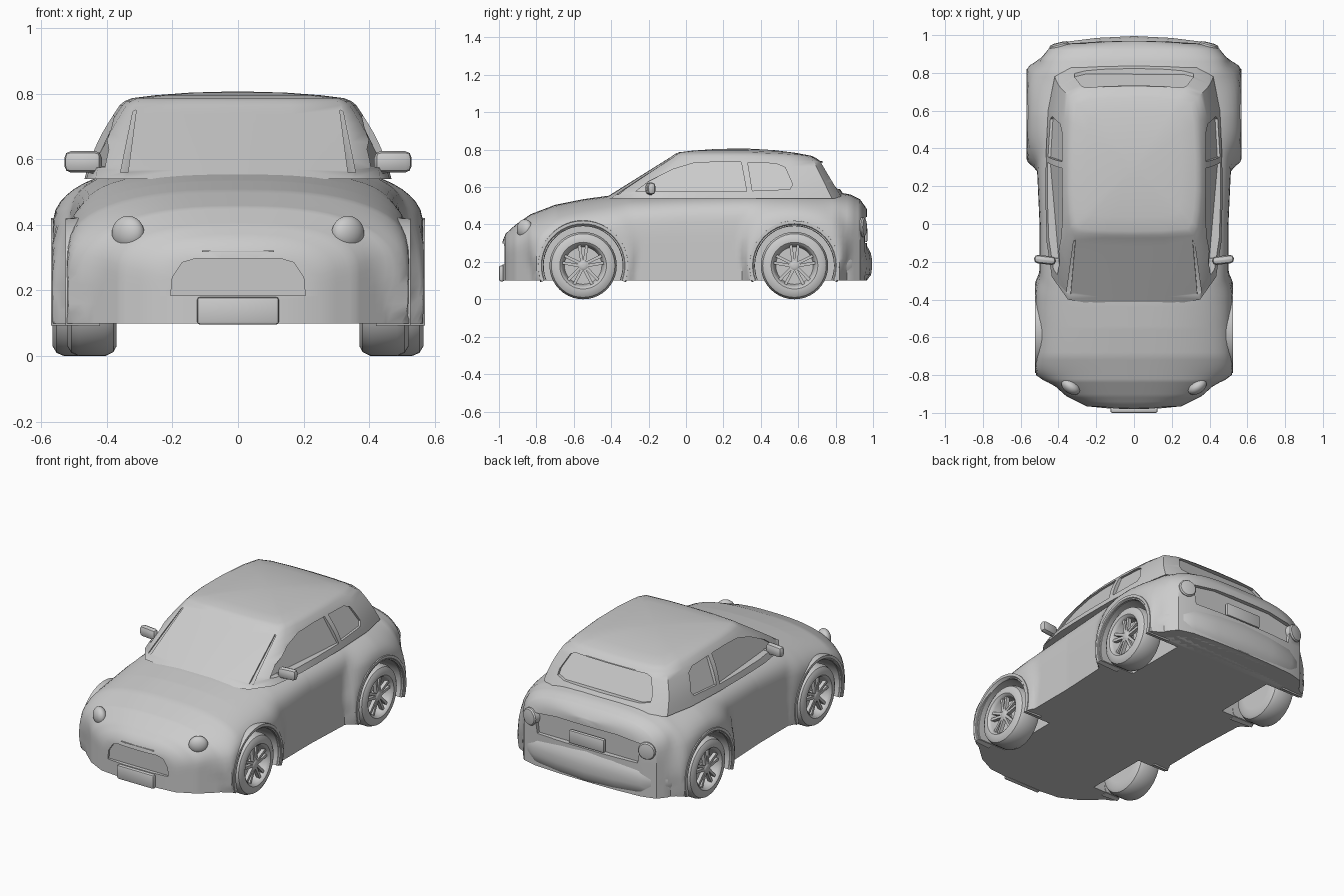
import bpy, bmesh
from math import sin, cos, pi, hypot, radians
from mathutils import Vector, Matrix
from mathutils.bvhtree import BVHTree

old = bpy.data.objects.get("Cube")
if old:
    bpy.data.objects.remove(old)

grey = bpy.data.materials.new("plain_grey")
grey.use_nodes = True
grey.diffuse_color = (0.6, 0.6, 0.6, 1)
grey.node_tree.nodes["Principled BSDF"].inputs["Base Color"].default_value = (0.6, 0.6, 0.6, 1)


def add(name, bm):
    bmesh.ops.recalc_face_normals(bm, faces=bm.faces)
    me = bpy.data.meshes.new(name)
    bm.to_mesh(me)
    bm.free()
    me.materials.append(grey)
    ob = bpy.data.objects.new(name, me)
    bpy.context.collection.objects.link(ob)
    return ob


def loft(name, rings, close=False):
    """Skin equal closed loops; cap the ends, or join last to first."""
    bm = bmesh.new()
    vs = [[bm.verts.new(p) for p in r] for r in rings]
    n = len(vs[0])
    for a, b in zip(vs, vs[1:] + (vs[:1] if close else [])):
        for i in range(n):
            bm.faces.new((a[i], a[(i + 1) % n], b[(i + 1) % n], b[i]))
    if not close:
        bm.faces.new(vs[0])
        bm.faces.new(vs[-1])
    return add(name, bm)


def lerp_table(t, table):
    for a, b in zip(table, table[1:]):
        if t <= b[0]:
            k = max(0, (t - a[0]) / (b[0] - a[0]))
            return [u + (v - u) * k for u, v in zip(a, b)][1:]
    return table[-1][1:]


def box(name, size, loc, bevel=0.008, rot=0):
    bm = bmesh.new()
    bmesh.ops.create_cube(bm, size=1)
    bmesh.ops.scale(bm, vec=size, verts=bm.verts)
    bmesh.ops.bevel(bm, geom=bm.edges[:], offset=bevel, segments=2, affect='EDGES', profile=0.5)
    bm.transform(Matrix.Translation(loc) @ Matrix.Rotation(rot, 4, 'Z'))
    return add(name, bm)


def carve(ob, cutters):
    for c in cutters:
        m = ob.modifiers.new("cut", 'BOOLEAN')
        m.operation, m.solver, m.object = 'DIFFERENCE', 'EXACT', c
    ev = ob.evaluated_get(bpy.context.evaluated_depsgraph_get())
    me = bpy.data.meshes.new_from_object(ev)
    ob.modifiers.clear()
    ob.data = me
    for c in cutters:
        bpy.data.objects.remove(c)


def recess(ob, outline, d, depth):
    """Cutter that follows the surface; d is the inward direction."""
    bm = bmesh.new()
    bm.from_mesh(ob.data)
    tree = BVHTree.FromBMesh(bm)
    bm.free()
    d = Vector(d)
    inner, outer = [], []
    for u, z in outline:
        start = Vector((0, u, z)) if d.x else Vector((u, 0, z))
        hit = tree.ray_cast(start - d * 3, d)[0]
        if hit:
            inner.append(hit + d * depth)
            outer.append(hit - d * 0.06)
    return loft("cutter", [inner, outer])


def mirrored(pts):
    return pts + [(-x, z) for x, z in reversed(pts)]


# Lower body: y, half width, top height, roundness
stations = [(-0.98, 0.10, 0.31, 2.5), (-0.965, 0.25, 0.35, 2.5), (-0.91, 0.36, 0.40, 2.5),
            (-0.83, 0.45, 0.455, 2.5), (-0.7, 0.50, 0.505, 2.6), (-0.55, 0.51, 0.535, 2.6),
            (-0.42, 0.51, 0.553, 2.8), (-0.3, 0.50, 0.56, 3.4), (0, 0.50, 0.565, 4),
            (0.33, 0.515, 0.575, 4), (0.58, 0.53, 0.58, 3.6), (0.8, 0.52, 0.575, 3.2),
            (0.88, 0.49, 0.56, 3.2), (0.93, 0.45, 0.535, 3.2), (0.955, 0.36, 0.5, 3.2),
            (0.965, 0.2, 0.485, 3.2), (0.968, 0.1, 0.48, 3.2)]
WHEELS = [("front", -0.55, 0.525), ("rear", 0.58, 0.57)]
AXLE = 0.18


def flare(x, y, z, w):
    for _, wy, reach in WHEELS:
        r = hypot(y - wy, z - AXLE)
        fade = 0.04 + 0.13 * max(0, (z - AXLE) / max(r, 0.01))
        k = min(1, max(0, 1 - (r - 0.245) / fade))
        k = k * k * (3 - 2 * k)
        x *= 1 + max(0, (reach - 0.004) / w - 1) * k
    return x


ys = sorted({s[0] for s in stations} | {-0.94 + i * 0.02 for i in range(94)})
rings = []
for y in ys:
    w, top, n = lerp_table(y, stations)
    mid = 0.1 + 0.5 * (top - 0.1)
    half = [(w * 0.5, 0.1)] + [(w, 0.1 + (mid - 0.1) * i / 6) for i in range(6)]
    for i in range(15):
        a = i / 14 * pi / 2
        half.append((w * max(cos(a), 0) ** (2 / n), mid + (top - mid) * sin(a) ** (2 / n)))
    half = [(flare(x, y, z, w), z) for x, z in half]
    half[-1] = (0, top)
    left = [(-x, z) for x, z in reversed(half[:-1])]
    rings.append([(x, y, z) for x, z in half + left])
body = loft("lower_body", rings)

# Cabin: base and roof outlines blended upward, then a crowned roof
base = [(0, -0.435), (0.18, -0.43), (0.35, -0.40), (0.435, -0.28), (0.462, -0.1), (0.468, 0.1),
        (0.467, 0.35), (0.455, 0.6), (0.42, 0.78), (0.33, 0.835), (0.18, 0.85), (0, 0.855)]
roof = [(0, -0.075), (0.16, -0.073), (0.315, -0.06), (0.34, -0.02), (0.352, 0.06), (0.36, 0.17),
        (0.36, 0.35), (0.352, 0.55), (0.335, 0.67), (0.26, 0.70), (0.14, 0.71), (0, 0.713)]


def plan_ring(half, z):
    pts = half + [(-x, y) for x, y in reversed(half[1:-1])]
    return [(x, y, z - (0.02 * ((y - 0.25) / 0.43) ** 2 if z > 0.75 and y > 0.25 else 0)) for x, y in pts]


rings = []
for i in range(9):
    t = i / 8
    h = [(a[0] + (b[0] - a[0]) * t + (0.014 * sin(pi * t) if a[0] > 0.2 else 0),
          a[1] + (b[1] - a[1]) * t) for a, b in zip(base, roof)]
    rings.append(plan_ring(h, 0.54 + 0.225 * t))
for s, z in ((0.96, 0.777), (0.9, 0.786), (0.7, 0.795), (0.4, 0.803), (0.1, 0.806)):
    rings.append(plan_ring([(x * s, 0.3 + (y - 0.3) * s) for x, y in roof], z))
cabin = loft("cabin", rings)

# Recessed windows and windscreen pillar channels
front_window = [(-0.27, 0.575), (-0.2, 0.63), (-0.07, 0.695), (0.04, 0.728), (0.17, 0.735), (0.295, 0.733), (0.325, 0.575)]
rear_window = [(0.355, 0.58), (0.33, 0.732), (0.48, 0.726), (0.53, 0.705), (0.57, 0.615), (0.555, 0.588)]
tailgate_window = mirrored([(0, 0.585), (0.26, 0.59), (0.315, 0.605), (0.315, 0.635), (0.275, 0.72), (0.24, 0.732), (0, 0.735)][1:-1])
channel = [(0.335, 0.56), (0.358, 0.56), (0.32, 0.745), (0.31, 0.75)]
cuts = [recess(cabin, tailgate_window, (0, -1, 0), 0.018)]
for s in (1, -1):
    cuts += [recess(cabin, w, (-s, 0, 0), 0.014) for w in (front_window, rear_window)]
    cuts.append(recess(cabin, [(s * x, z) for x, z in channel], (0, 1, 0), 0.012))
carve(cabin, cuts)

# Grille, tail band and wheel wells cut from the lower body
grille = mirrored([(0.205, 0.185), (0.2, 0.24), (0.17, 0.285), (0.13, 0.297)])
band = mirrored([(0.34, 0.3), (0.36, 0.42), (0.2, 0.44)])
cuts = [recess(body, grille, (0, 1, 0), 0.012), recess(body, band, (0, -1, 0), 0.02)]
for s in (1, -1):
    for _, wy, _ in WHEELS:
        cuts.append(loft("cutter", [[(s * x, wy + 0.213 * cos(a * pi / 24), AXLE + 0.213 * sin(a * pi / 24))
                                     for a in range(48)] for x in (0.33, 0.7)]))
carve(body, cuts)

# Rear bumper
plan = [(0, 0.995), (0.2, 0.985), (0.36, 0.965), (0.45, 0.925), (0.5, 0.87), (0.53, 0.81), (0.4, 0.79), (0, 0.79)]
loft("rear_bumper", [plan_ring([(x * s, 0.8 + (y - 0.8) * s) for x, y in plan], z)
                     for s, z in ((0.85, 0.1), (0.97, 0.13), (1, 0.17), (1, 0.21), (0.96, 0.25), (0.86, 0.285))])

# Plates and hood seam
box("front_plate", (0.25, 0.03, 0.085), (0, -0.985, 0.138), 0.01)
box("rear_plate", (0.24, 0.025, 0.08), (0, 0.957, 0.345), 0.008)
box("hood_seam", (0.22, 0.012, 0.005), (0, -0.972, 0.319), 0.001)


def lathe(name, profile, matrix, n=40):
    rings = [[matrix @ Vector((x, r * cos(a * 2 * pi / n), r * sin(a * 2 * pi / n))) for a in range(n)]
             for x, r in profile]
    return loft(name, rings)


tyre = [(-0.15, 0.11), (-0.15, 0.15), (-0.14, 0.168), (-0.115, 0.18), (-0.035, 0.18), (-0.012, 0.17),
        (0, 0.15), (0, 0.125), (-0.008, 0.115), (-0.018, 0.11), (-0.06, 0.1), (-0.06, 0.02)]
hub = [(-0.06, 0.02), (-0.016, 0.024), (-0.012, 0.018), (-0.012, 0.004)]

for s, side in ((1, "left"), (-1, "right")):
    for end, wy, reach in WHEELS:
        place = Matrix.Translation((s * (reach - 0.005), wy, AXLE)) @ Matrix.Scale(s, 4, (1, 0, 0))
        # Wheel: tyre with dished rim, hub and paired spokes
        lathe(f"{end}_{side}_tyre", tyre, place)
        lathe(f"{end}_{side}_hub", hub, place, 20)
        bm = bmesh.new()
        for i in range(5):
            for lean in (-1, 1):
                m = Matrix.Rotation(i * 2 * pi / 5, 4, 'X') @ Matrix.Translation((-0.027, lean * 0.013, 0.062)) \
                    @ Matrix.Rotation(-lean * 0.14, 4, 'X') @ Matrix.Diagonal((0.022, 0.016, 0.1, 1))
                bmesh.ops.create_cube(bm, size=1, matrix=place @ m)
        add(f"{end}_{side}_spokes", bm)
        # Arch lip
        lip = []
        for i in range(29):
            a = -0.37 + (pi + 0.74) * i / 28
            lip.append([(s * x, wy + r * cos(a), AXLE + r * sin(a)) for x, r in
                        ((0.42, 0.211), (reach - 0.016, 0.211), (reach, 0.224), (reach, 0.24), (0.42, 0.246))])
        loft(f"{end}_{side}_arch_lip", lip)
    # Door mirror and its arm
    box(f"{side}_mirror", (0.115, 0.045, 0.066), (s * 0.472, -0.19, 0.592), 0.021, s * 0.12)
    box(f"{side}_mirror_arm", (0.06, 0.02, 0.022), (s * 0.425, -0.19, 0.568), 0.006)
    # Round lamps
    bm = bmesh.new()
    bmesh.ops.create_uvsphere(bm, u_segments=24, v_segments=12, radius=0.055)
    bm.transform(Matrix.Translation((s * 0.335, -0.862, 0.375)) @ Matrix.Rotation(s * 0.6, 4, 'Z')
                 @ Matrix.Diagonal((1, 0.65, 0.95, 1)))
    add(f"{side}_headlight", bm)
    lathe(f"{side}_tail_light", [(0, 0.052), (0.05, 0.052), (0.058, 0.046), (0.062, 0.025)],
          Matrix.Translation((s * 0.385, 0.9, 0.385)) @ Matrix.Rotation(pi / 2 - s * 0.25, 4, 'Z'), 24)

# Smooth shading with sharp edges kept
bpy.ops.object.select_all(action='DESELECT')
for ob in bpy.context.collection.objects:
    if ob.type == 'MESH' and grey.name in ob.data.materials:
        ob.select_set(True)
        bpy.context.view_layer.objects.active = ob
bpy.ops.object.shade_smooth_by_angle(angle=radians(35))
